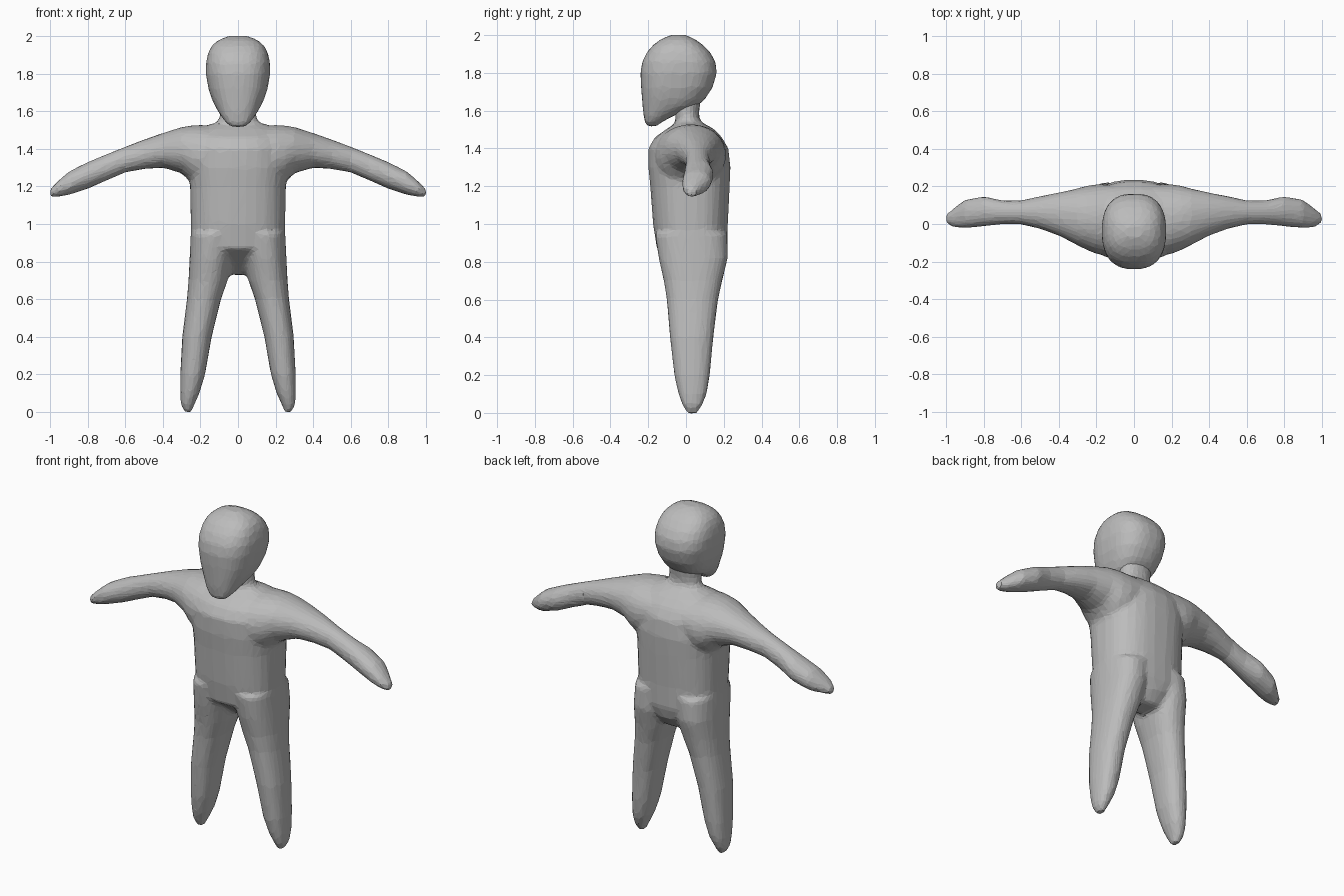
import bpy, bmesh, math

grey = bpy.data.materials.new("plain grey")
grey.diffuse_color = (0.5, 0.5, 0.5, 1)


def loft(bm, sections, place, p=2.3, n=28):
    """Skin superellipse rings; section = (t, u_min, u_max, v_min, v_max)."""
    rings = []
    for t, u0, u1, v0, v1 in sections:
        ring = []
        for i in range(n):
            a = 2 * math.pi * (i + 0.5) / n
            c, s = math.cos(a), math.sin(a)
            u = (u0 + u1) / 2 + (u1 - u0) / 2 * math.copysign(abs(c) ** (2 / p), c)
            v = (v0 + v1) / 2 + (v1 - v0) / 2 * math.copysign(abs(s) ** (2 / p), s)
            ring.append(bm.verts.new(place(t, u, v)))
        rings.append(ring)
    faces = [bm.faces.new(rings[0]), bm.faces.new(rings[-1])]
    for a, b in zip(rings, rings[1:]):
        for i in range(n):
            j = (i + 1) % n
            faces.append(bm.faces.new((a[i], a[j], b[j], b[i])))
    bmesh.ops.recalc_face_normals(bm, faces=faces)


def finish(bm, name, voxel, smooth, ratio):
    """Fuse the lofts, soften the joins, and reduce to irregular facets."""
    me = bpy.data.meshes.new(name)
    bm.to_mesh(me)
    bm.free()
    me.materials.append(grey)
    ob = bpy.data.objects.new(name, me)
    bpy.context.collection.objects.link(ob)
    m = ob.modifiers.new("fuse", 'REMESH')
    m.mode = 'VOXEL'
    m.voxel_size = voxel
    m = ob.modifiers.new("soften", 'SMOOTH')
    m.factor = 0.5
    m.iterations = smooth
    m = ob.modifiers.new("facets", 'DECIMATE')
    m.ratio = ratio
    return ob


def upright(t, u, v):
    return (u, v, t)


# torso and neck: z, x range, y range
torso = [(0.73, -.08, .08, .03, .15), (0.80, -.14, .14, -.06, .20),
         (0.87, -.25, .25, -.155, .22), (1.0, -.252, .252, -.175, .222),
         (1.2, -.256, .256, -.19, .232), (1.3, -.265, .265, -.2, .236),
         (1.4, -.26, .26, -.2, .225), (1.46, -.25, .25, -.165, .19),
         (1.505, -.22, .22, -.1, .145), (1.535, -.14, .14, -.05, .09)]
neck = [(1.45, -.14, .14, -.08, .12), (1.53, -.125, .125, -.06, .09),
        (1.56, -.1, .1, -.055, .07), (1.6, -.095, .095, -.06, .07),
        (1.66, -.1, .1, -.07, .08)]
leg = [(0.95, .0, .252, -.165, .22), (0.82, .03, .258, -.145, .222),
       (0.7, .055, .264, -.118, .192), (0.6, .09, .272, -.102, .17),
       (0.4, .14, .297, -.085, .145), (0.2, .175, .308, -.062, .126),
       (0.1, .205, .308, -.04, .11), (0.04, .232, .305, -.018, .085),
       (-.003, .25, .285, .005, .06)]
# arm: x, y range, z range
arm = [(.1, -.17, .21, 1.25, 1.52), (.2, -.16, .212, 1.2, 1.528),
       (.25, -.14, .205, 1.22, 1.525), (.3, -.115, .19, 1.27, 1.517),
       (.4, -.062, .168, 1.3, 1.485), (.5, -.026, .148, 1.293, 1.45),
       (.6, -.002, .126, 1.275, 1.412), (.7, -.002, .126, 1.232, 1.372),
       (.8, -.012, .147, 1.188, 1.33), (.9, -.022, .13, 1.155, 1.28),
       (.96, -.018, .085, 1.145, 1.228), (1.003, .005, .05, 1.143, 1.185)]

body = bmesh.new()
loft(body, torso, upright, 2.45)
loft(body, neck, upright, 2.1)
for side in (-1, 1):
    loft(body, leg, lambda t, u, v: (side * u, v, t), 2.3)
    loft(body, arm, lambda t, u, v: (side * t, u, v), 2.1)
finish(body, "body", 0.014, 5, 0.1)

# egg-shaped head with a chin that juts forward over the chest
head_rings = [(1.517, -.035, .035, -.205, -.155), (1.535, -.06, .06, -.217, -.135),
              (1.56, -.08, .08, -.222, -.09), (1.59, -.1, .1, -.226, -.03),
              (1.62, -.118, .118, -.23, .055), (1.66, -.138, .138, -.233, .1),
              (1.72, -.158, .158, -.238, .14), (1.8, -.172, .172, -.242, .164),
              (1.86, -.171, .171, -.232, .156), (1.91, -.16, .16, -.207, .128),
              (1.95, -.14, .14, -.172, .088), (1.98, -.105, .105, -.13, .045),
              (2.002, -.05, .05, -.075, -.005)]
head = bmesh.new()
loft(head, head_rings, upright, 2.5)
finish(head, "head", 0.014, 5, 0.13)
